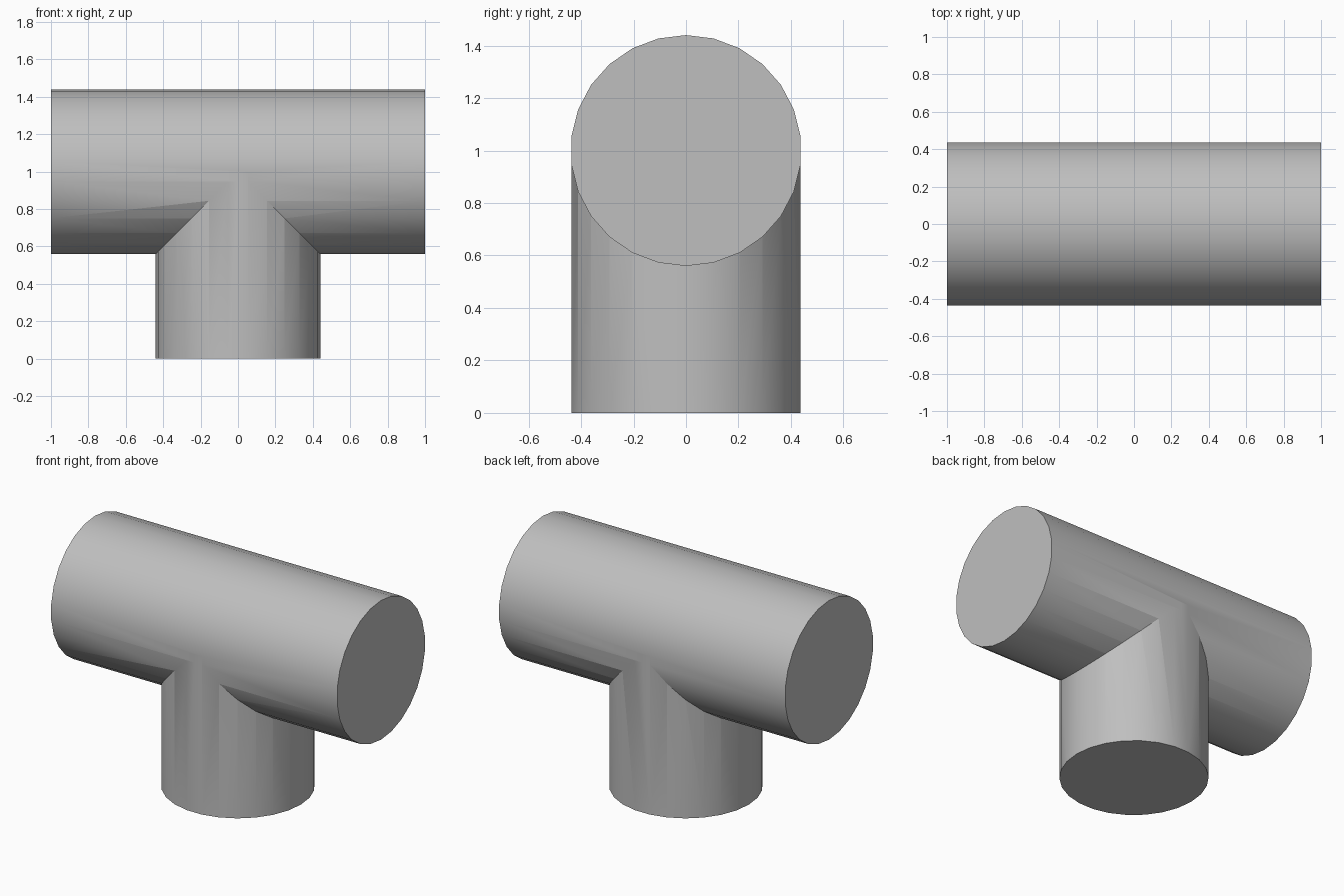
import bpy
import math

SIDES = 26
RADIUS = 0.44
AXIS_HEIGHT = 1.0

if "Cube" in bpy.data.objects:
    bpy.data.objects.remove(bpy.data.objects["Cube"], do_unlink=True)

# Plain grey for the whole fitting
grey = bpy.data.materials.new("grey")
grey.use_nodes = True
colour = (0.52, 0.52, 0.52, 1)
grey.diffuse_color = colour
grey.node_tree.nodes["Principled BSDF"].inputs["Base Color"].default_value = colour


def pipe(name, length, location, rotation):
    bpy.ops.mesh.primitive_cylinder_add(
        vertices=SIDES, radius=RADIUS, depth=length,
        location=location, rotation=rotation)
    obj = bpy.context.object
    obj.name = name
    obj.data.materials.append(grey)
    bpy.ops.object.transform_apply(location=True, rotation=True, scale=True)
    return obj


# Branch stands upright with a corner on the x axis, so its facets meet the run's
branch = pipe("branch_pipe", AXIS_HEIGHT, (0, 0, AXIS_HEIGHT / 2),
              (0, 0, math.pi / 2))

# Run lies along x with a corner at the top
run = pipe("tee_pipe", 2.0, (0, 0, AXIS_HEIGHT),
           (math.pi / 2, 0, math.pi / 2))

# Weld the two into one solid tee
union = run.modifiers.new("join_branch", "BOOLEAN")
union.operation = "UNION"
union.solver = "EXACT"
union.object = branch
bpy.ops.object.modifier_apply(modifier=union.name)
bpy.data.objects.remove(branch, do_unlink=True)

# Round walls smooth, end caps and seam sharp
bpy.ops.object.shade_smooth_by_angle(angle=math.radians(30))
